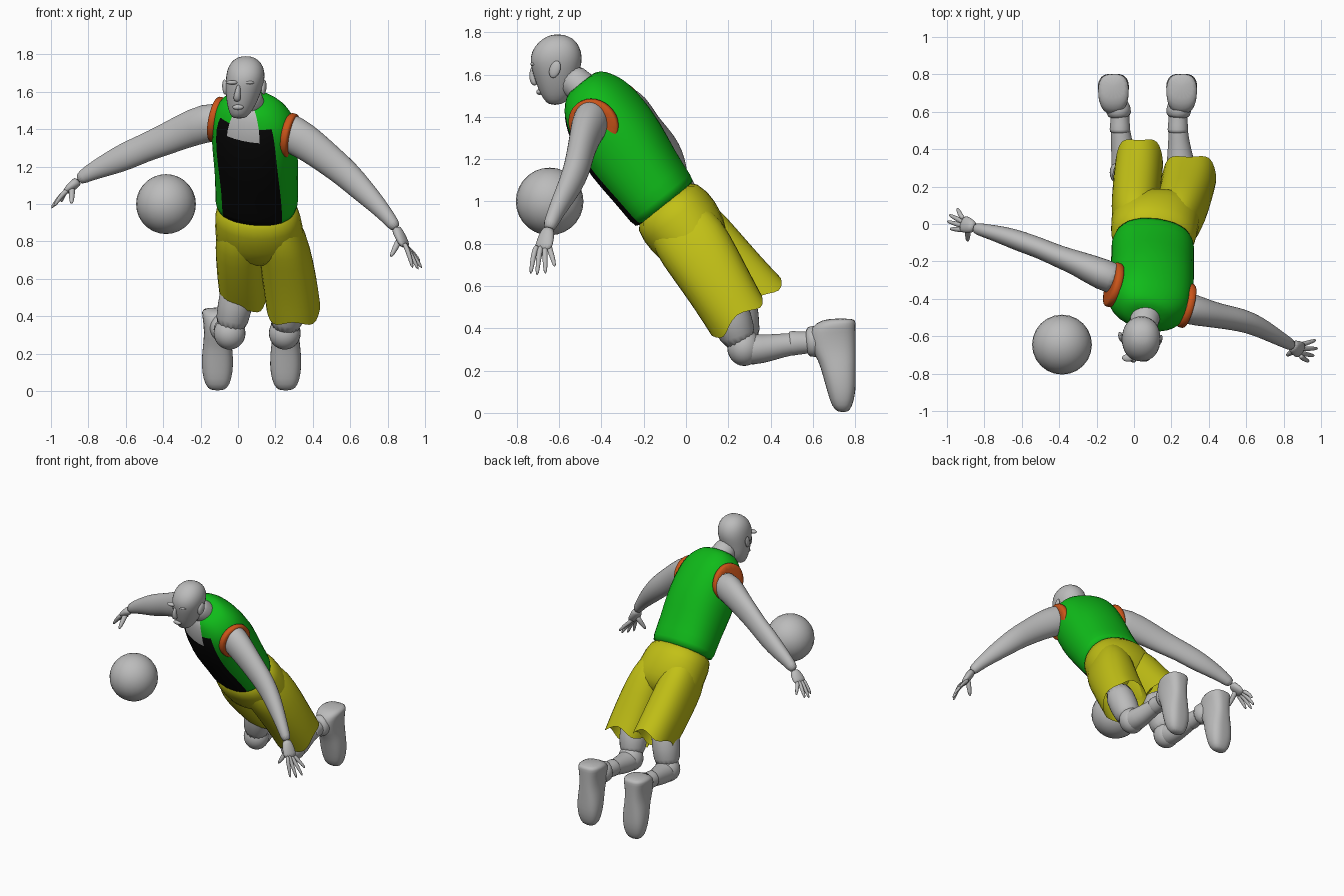
import bpy
import bmesh
from math import sin, cos, pi, radians, copysign
from mathutils import Vector

if "Cube" in bpy.data.objects:
    bpy.data.objects.remove(bpy.data.objects["Cube"], do_unlink=True)


def material(name, r, g, b):
    mat = bpy.data.materials.new(name)
    mat.use_nodes = True
    mat.diffuse_color = (r, g, b, 1)
    mat.node_tree.nodes["Principled BSDF"].inputs["Base Color"].default_value = (r, g, b, 1)
    return mat


GREY = material("light grey", .5, .5, .5)
GREEN = material("jersey green", .005, .5, .01)
BLACK = material("jersey black", .002, .002, .002)
YELLOW = material("shorts yellow", .54, .53, .008)
ORANGE = material("trim orange", .6, .09, .01)

# Leaning body frame: sideways, along the spine, and out of the back
SIDE = Vector((1, 0, 0))
UP = Vector((0, -.62, .785)).normalized()
BACK = Vector((0, .785, .62)).normalized()
WAIST = Vector((0, -.11, 1))
SEG = 16


def body_ring(s, x, n, width, depth, yaw=0):
    """Cross-section of the leaning body at spine height s."""
    c, k = cos(radians(yaw)), sin(radians(yaw))
    centre = WAIST + SIDE * x + UP * s + BACK * n
    return centre, (SIDE * c - BACK * k) * width, (BACK * c + SIDE * k) * depth


def bulge(value, power):
    return copysign(abs(value) ** (2 / power), value)


def loft(name, rings, mats, power=2.0, caps=True, paint=None, hem=None, limit_y=None):
    """Skin a row of (centre, half axis, half axis) sections."""
    bm = bmesh.new()
    rows = []
    for i, (centre, u, v) in enumerate(rings):
        row = []
        for j in range(SEG):
            t = 2 * pi * j / SEG
            p = centre + u * bulge(cos(t), power) + v * bulge(sin(t), power)
            if hem and i == len(rings) - 1:
                p = p + hem(t)
            if limit_y:
                p.y = min(p.y, limit_y)
            row.append(bm.verts.new(p))
        rows.append(row)
    for i in range(len(rows) - 1):
        for j in range(SEG):
            k = (j + 1) % SEG
            face = bm.faces.new((rows[i][j], rows[i][k], rows[i + 1][k], rows[i + 1][j]))
            if paint:
                from_front = abs((j + .5) * 360 / SEG - 270)
                face.material_index = paint(i, from_front)
    if caps:
        bm.faces.new(rows[0])
        bm.faces.new(rows[-1])
    bmesh.ops.recalc_face_normals(bm, faces=bm.faces[:])
    mesh = bpy.data.meshes.new(name)
    bm.to_mesh(mesh)
    bm.free()
    for m in mats:
        mesh.materials.append(m)
    mesh.shade_smooth()
    obj = bpy.data.objects.new(name, mesh)
    bpy.context.collection.objects.link(obj)
    obj.modifiers.new("smooth", 'SUBSURF').levels = 1
    obj.modifiers["smooth"].render_levels = 1
    return obj


def tube(name, points, hint=(0, 0, 1), mat=GREY):
    """Limb through (x, y, z, radius across, radius along hint) points."""
    places = [Vector(p[:3]) for p in points]
    rings = []
    for i, p in enumerate(points):
        run = (places[min(i + 1, len(places) - 1)] - places[max(i - 1, 0)]).normalized()
        u = run.cross(Vector(hint)).normalized()
        rings.append((places[i], u * p[3], u.cross(run) * p[4]))
    return loft(name, rings, [mat])


def ellipsoid(name, centre, radii, turn=(0, 0, 0)):
    bpy.ops.mesh.primitive_uv_sphere_add(segments=24, ring_count=14, location=centre,
                                         rotation=[radians(a) for a in turn])
    obj = bpy.context.object
    obj.name = name
    obj.scale = radii
    obj.data.materials.append(GREY)
    obj.data.shade_smooth()


# Jersey: black front panel, green sides and back, open neck
jersey = [(-.03, .1, 0, .222, .176, 10), (0, .1, 0, .226, .18, 10), (.15, .1, .005, .226, .188, 12),
          (.3, .095, .015, .23, .208, 15), (.43, .088, .025, .235, .2, 18), (.54, .082, .035, .23, .178, 20),
          (.6, .08, .04, .205, .15, 20), (.65, .075, .045, .16, .118, 20), (.685, .07, .05, .1, .08, 20)]


def jersey_paint(i, from_front):
    s = (jersey[i][0] + jersey[i + 1][0]) / 2
    if s > .56 and from_front < 20:
        return 2
    return 1 if s < .6 and from_front < 45 else 0


loft("jersey", [body_ring(*r) for r in jersey], [GREEN, BLACK, GREY], power=2.3, paint=jersey_paint)

# Armhole trims
for label, sign in (("left", 1), ("right", -1)):
    across = SIDE * cos(radians(20)) - BACK * sin(radians(20))
    deep = BACK * cos(radians(20)) + SIDE * sin(radians(20))
    middle = WAIST + SIDE * .084 + UP * .487 + BACK * .04
    rings = [(middle + across * sign * d, deep * r, UP * r * 1.08)
             for d, r in ((.18, .112), (.19, .122), (.222, .122), (.23, .114))]
    loft(label + "_armhole_trim", rings, [ORANGE])

# Shorts: seat and two open legs with ragged hems
seat = [(.03, .1, 0, .216, .17, 10), (-.1, .105, .005, .236, .197, 8), (-.2, .115, .003, .242, .19, 4),
        (-.29, .125, 0, .245, .165), (-.36, .13, 0, .16, .09)]
loft("shorts_seat", [body_ring(*r) for r in seat], [YELLOW], power=2.2)
shorts = {
    "right": [(-.08, .02, .01, .1, .14), (-.18, .005, .012, .125, .178), (-.3, .008, .015, .132, .182),
              (-.5, .018, .03, .134, .176), (-.65, .028, .048, .13, .17)],
    "left": [(-.08, .2, -.01, .1, .14), (-.18, .225, -.01, .125, .175), (-.3, .248, -.015, .142, .176),
             (-.5, .278, -.04, .148, .16), (-.66, .295, -.06, .148, .155)]}
for label, rows in shorts.items():
    loft(label + "_shorts_leg", [body_ring(*r) for r in rows], [YELLOW], power=2.3, caps=False,
         hem=lambda t: UP * .03 * cos(4 * t))

# Legs, knee bands, socks and shoes
for label, thigh, knee, ankle, shoe_x in (
        ("right", (.02, .22, .64), (-.045, .275, .31), -.075, -.11),
        ("left", (.29, .16, .6), (.25, .265, .31), .235, .255)):
    a, b = Vector(thigh), Vector(knee)
    mid = a.lerp(b, .6)
    tube(label + "_thigh", [(*a, .1, .1), (*mid, .098, .095), (*b, .082, .085)], hint=(1, 0, 0))
    kx = knee[0]
    sx = (kx + ankle) / 2
    ellipsoid(label + "_knee", (kx, .275, .31), (.085, .08, .088))
    tube(label + "_shin", [(kx, .24, .305, .075, .075), (kx, .32, .298, .078, .075), (sx, .4, .308, .064, .064),
                           (ankle, .5, .328, .05, .052), (ankle, .66, .34, .045, .046)])
    tube(label + "_sock", [(ankle, .485, .328, .056, .059), (ankle, .5, .329, .058, .061),
                           (ankle, .56, .332, .05, .052), (ankle, .65, .338, .052, .054)])
    # toe hangs down, sole faces backwards: z, front y, back y, half width
    outline = [(.002, .72, .765, .035), (.03, .688, .788, .066), (.1, .668, .808, .084), (.18, .645, .808, .086),
               (.25, .625, .808, .077), (.31, .585, .808, .072), (.385, .58, .808, .078), (.425, .61, .808, .088),
               (.448, .67, .8, .07)]
    rings = [(Vector((shoe_x, (f + k) / 2, z)), SIDE * w, Vector((0, (k - f) / 2, 0)))
             for z, f, k, w in outline]
    loft(label + "_shoe", rings, [GREY], power=2.5, limit_y=.803)
    tube(label + "_shoe_collar", [(ankle, .565, .335, .062, .072), (ankle, .6, .337, .068, .075),
                                  (shoe_x, .66, .345, .07, .08)])

# Arms
tube("right_arm", [(-.06, -.31, 1.44, .085, .1), (-.17, -.27, 1.438, .088, .108), (-.3, -.21, 1.385, .068, .094),
                   (-.4, -.175, 1.34, .06, .085), (-.5, -.13, 1.3, .056, .076), (-.6, -.095, 1.255, .057, .077),
                   (-.7, -.06, 1.21, .05, .062), (-.8, -.035, 1.165, .036, .044), (-.86, -.02, 1.125, .032, .032)])
tube("left_arm", [(.19, -.42, 1.42, .085, .1), (.3, -.455, 1.372, .088, .106), (.4, -.48, 1.305, .072, .094),
                  (.5, -.5, 1.225, .065, .084), (.58, -.515, 1.16, .063, .078), (.66, -.545, 1.08, .056, .068),
                  (.74, -.59, 1, .046, .054), (.81, -.63, .92, .035, .038), (.85, -.652, .865, .032, .032)])


def hand(label, wrist, knuckles, tips, thumb):
    w, k = Vector(wrist), Vector(knuckles)
    m = w.lerp(k, .5)
    tube(label + "_palm", [(*w, .03, .029), (*m, .044, .026), (*k, .05, .018)])
    for i, tip in enumerate(tips):
        base = k + Vector((0, (i - 1.5) * .024, .004))
        end = Vector(tip)
        bend = base.lerp(end, .5) + Vector((0, 0, .008))
        tube(f"{label}_finger_{i + 1}", [(*w.lerp(base, .8), .011, .012), (*base, .014, .014),
                                         (*bend, .012, .012), (*end, .008, .008)])
    end = Vector(thumb)
    bend = m.lerp(end, .55)
    tube(label + "_thumb", [(*m, .02, .02), (*bend, .016, .016), (*end, .009, .009)])


hand("right", (-.85, -.02, 1.13), (-.925, .005, 1.06),
     [(-.985, -.025, .985), (-1, .015, .975), (-.99, .05, .985), (-.945, .085, 1.01)], (-.89, -.095, 1))
hand("left", (.84, -.648, .88), (.9, -.68, .765),
     [(.935, -.735, .655), (.965, -.705, .648), (.985, -.665, .655), (.975, -.62, .69)], (.815, -.705, .715))

# Neck and head: z, front y, back y, half width, centre x
tube("neck", [(.072, -.43, 1.49, .085, .09), (.06, -.5, 1.54, .078, .08), (.045, -.57, 1.61, .078, .078)],
     hint=(1, 0, 0))
skull = [(1.456, -.645, -.595, .03, .004), (1.48, -.675, -.555, .055, .01), (1.53, -.7, -.52, .078, .018),
         (1.58, -.718, -.51, .092, .026), (1.63, -.734, -.497, .102, .034), (1.68, -.742, -.487, .107, .04),
         (1.735, -.72, -.5, .098, .042), (1.775, -.675, -.535, .066, .042), (1.791, -.63, -.585, .025, .042)]
loft("head", [(Vector((x, (f + k) / 2, z)), SIDE * w, Vector((0, (k - f) / 2, 0)))
              for z, f, k, w, x in skull], [GREY], power=2.15)
tube("nose", [(.004, -.722, 1.64, .01, .012), (-.002, -.728, 1.6, .014, .016), (-.006, -.722, 1.565, .022, .018),
              (-.004, -.708, 1.55, .014, .01)], hint=(0, 1, 0))
for label, x in (("left", .055), ("right", -.032)):
    ellipsoid(label + "_brow", (x, -.716, 1.65), (.032, .02, .012))
ellipsoid("lips", (0, -.694, 1.518), (.03, .014, .014))
for label, x, y, lean in (("left", .138, -.62, -15), ("right", -.07, -.605, 15)):
    ellipsoid(label + "_ear", (x, y, 1.625), (.013, .026, .042), (-20, 0, lean))

# Ball
ellipsoid("ball", (-.385, -.645, 1), (.16, .16, .16))
